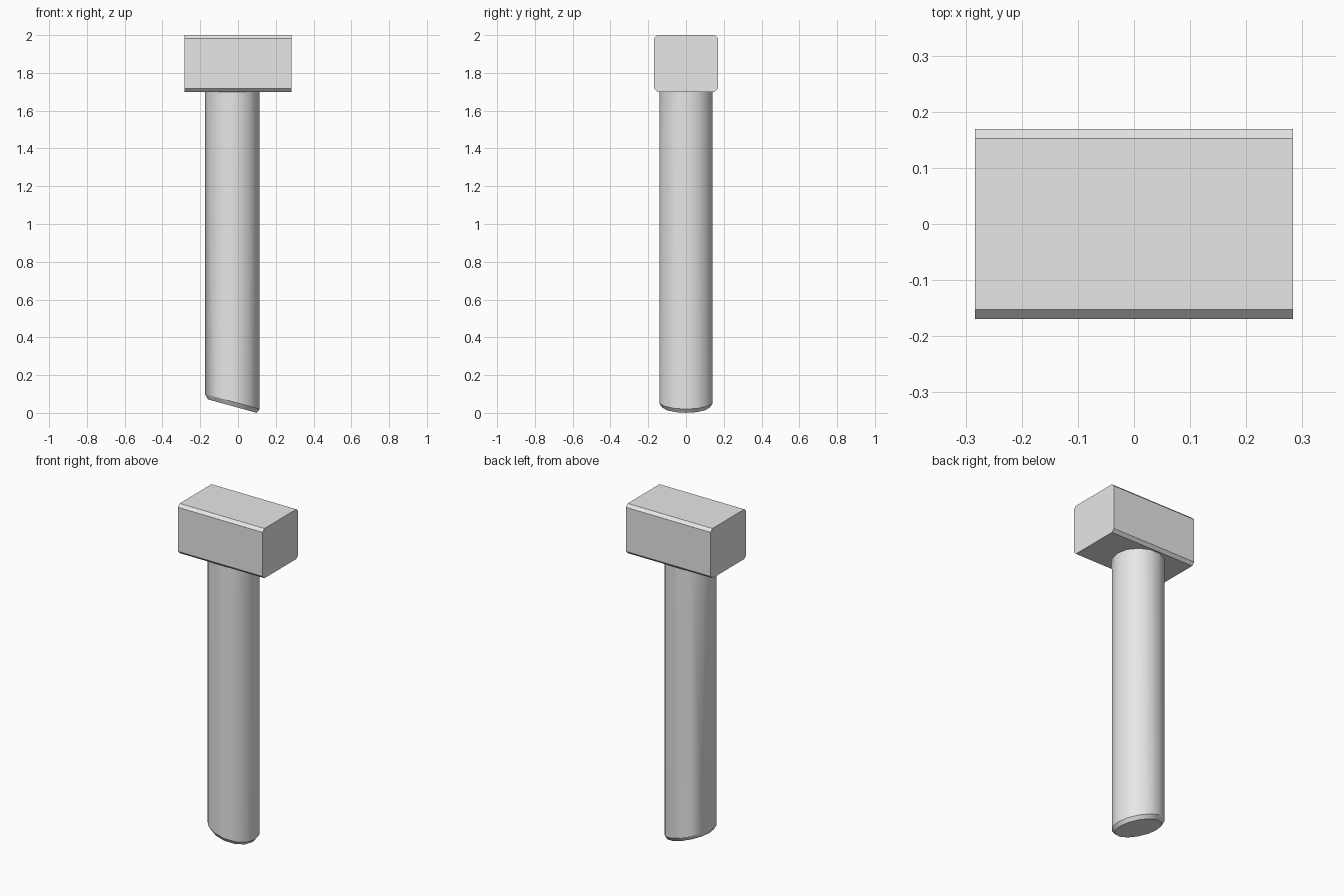
import bpy, bmesh
from math import cos, sin, tau, radians

cube = bpy.data.objects.get("Cube")
if cube:
    bpy.data.objects.remove(cube, do_unlink=True)

grey = bpy.data.materials.new("plain grey")
grey.use_nodes = True
colour = (0.8, 0.8, 0.8, 1)
grey.diffuse_color = colour
grey.node_tree.nodes["Principled BSDF"].inputs["Base Color"].default_value = colour


def make_object(name, bm):
    bmesh.ops.recalc_face_normals(bm, faces=bm.faces)
    mesh = bpy.data.meshes.new(name)
    bm.to_mesh(mesh)
    bm.free()
    mesh.materials.append(grey)
    obj = bpy.data.objects.new(name, mesh)
    bpy.context.collection.objects.link(obj)
    return obj


# Head: a block with its four long edges chamfered
bm = bmesh.new()
bmesh.ops.create_cube(bm, size=1)
for v in bm.verts:
    v.co.x *= 0.566
    v.co.y *= 0.338
    v.co.z = v.co.z * 0.3 + 1.85
long_edges = [e for e in bm.edges if abs(e.verts[0].co.x - e.verts[1].co.x) > 0.1]
bmesh.ops.bevel(bm, geom=long_edges, offset=0.017, segments=1, affect='EDGES')
make_object("hammer_head", bm)

# Handle: a faceted round shaft whose lower end is cut at a slant and chamfered
SIDES, RADIUS, CENTRE_X, SLOPE = 14, 0.145, -0.03, -0.276


def ring(bm, radius, height, slope):
    verts = []
    for i in range(SIDES):
        x, y = radius * cos(tau * i / SIDES), radius * sin(tau * i / SIDES)
        verts.append(bm.verts.new((CENTRE_X + x, y, height + slope * x)))
    return verts


bm = bmesh.new()
rings = [ring(bm, RADIUS, 1.71, 0),
         ring(bm, RADIUS, 0.06, SLOPE),
         ring(bm, RADIUS - 0.016, 0.036, SLOPE)]
for upper, lower in zip(rings, rings[1:]):
    for i in range(SIDES):
        j = (i + 1) % SIDES
        bm.faces.new((upper[i], upper[j], lower[j], lower[i]))
bm.faces.new(rings[0])
bm.faces.new(rings[-1])
handle = make_object("handle", bm)

# Smooth the shaft but keep its rim crisp
bpy.ops.object.select_all(action='DESELECT')
handle.select_set(True)
bpy.context.view_layer.objects.active = handle
bpy.ops.object.shade_smooth_by_angle(angle=radians(30))
